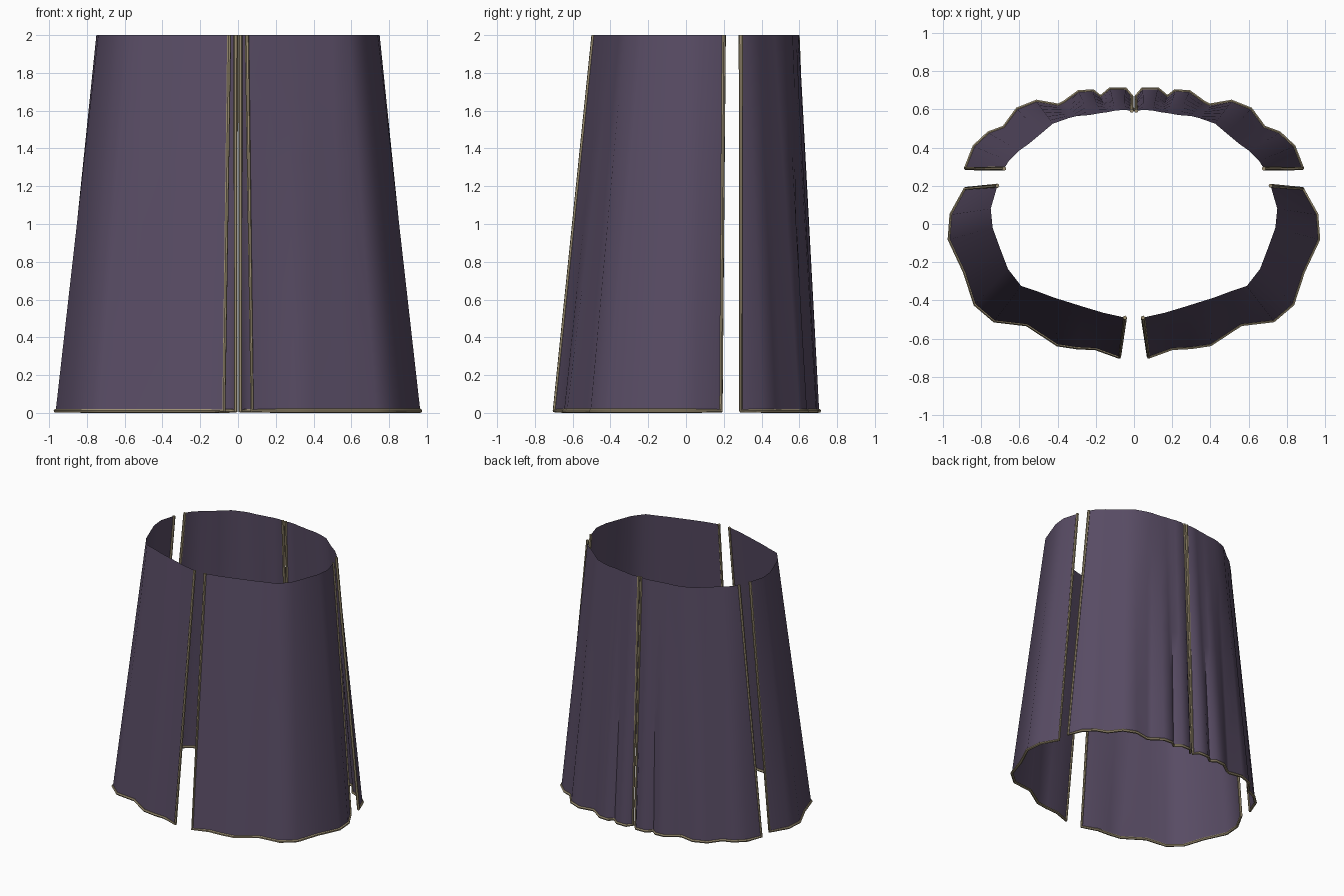
import bpy
import bmesh
import math
from mathutils import Vector

if "Cube" in bpy.data.objects:
    bpy.data.objects.remove(bpy.data.objects["Cube"])


def material(name, rgb):
    m = bpy.data.materials.new(name)
    m.diffuse_color = (*rgb, 1)
    m.use_nodes = True
    m.node_tree.nodes["Principled BSDF"].inputs["Base Color"].default_value = m.diffuse_color
    return m


CLOTH = material("dusky_purple_cloth", (0.098, 0.072, 0.128))
TRIM = material("tan_trim", (0.33, 0.27, 0.165))
HEIGHT, R, ROWS = 2.0, 0.011, 6

# Hem and waist outlines of the right-hand panels, counter-clockwise
FRONT_HEM = [(.075, -.695), (.20, -.65), (.30, -.645), (.40, -.63), (.56, -.525), (.73, -.505),
             (.83, -.42), (.885, -.25), (.965, -.08), (.955, .05), (.88, .185)]
FRONT_WAIST = [(.047, -.49), (.16, -.465), (.26, -.435), (.42, -.385), (.50, -.355), (.59, -.325),
               (.66, -.235), (.70, -.13), (.74, -.02), (.75, .08), (.715, .20)]
BACK_HEM = [(.88, .29), (.835, .405), (.76, .475), (.68, .505), (.61, .60), (.51, .64), (.395, .62),
            (.365, .635), (.29, .69), (.215, .695), (.175, .665), (.125, .705), (.045, .705), (.012, .665)]
BACK_WAIST = [(.68, .29), (.655, .33), (.60, .385), (.55, .42), (.49, .47), (.425, .525), (.34, .555),
              (.30, .565), (.235, .57), (.18, .58), (.14, .585), (.10, .593), (.05, .598), (.012, .592)]


def smooth(ob, angle):
    bpy.ops.object.select_all(action='DESELECT')
    ob.select_set(True)
    bpy.context.view_layer.objects.active = ob
    bpy.ops.object.shade_smooth_by_angle(angle=math.radians(angle))


def panel(name, hem, waist):
    # Cloth sheet lofted straight from hem to waist
    bm = bmesh.new()
    grid = []
    for r in range(ROWS + 1):
        t = r / ROWS
        grid.append([bm.verts.new(Vector((*h, R)).lerp(Vector((*w, HEIGHT)), t))
                     for h, w in zip(hem, waist)])
    for lo, hi in zip(grid, grid[1:]):
        for i in range(len(hem) - 1):
            bm.faces.new((lo[i], lo[i + 1], hi[i + 1], hi[i]))
    me = bpy.data.meshes.new(name)
    bm.to_mesh(me)
    bm.free()
    me.materials.append(CLOTH)
    ob = bpy.data.objects.new(name, me)
    bpy.context.collection.objects.link(ob)
    smooth(ob, 50)


def binding(name, hem, waist):
    # Raised edging down one side, along the hem and up the other side
    path = [(*waist[0], HEIGHT)] + [(*h, R) for h in hem] + [(*waist[-1], HEIGHT)]
    cu = bpy.data.curves.new(name, 'CURVE')
    cu.dimensions = '3D'
    cu.bevel_depth = R
    cu.bevel_resolution = 1
    cu.use_fill_caps = True
    sp = cu.splines.new('POLY')
    sp.points.add(len(path) - 1)
    for p, co in zip(sp.points, path):
        p.co = (*co, 1)
    cu.materials.append(TRIM)
    ob = bpy.data.objects.new(name, cu)
    bpy.context.collection.objects.link(ob)
    bpy.ops.object.select_all(action='DESELECT')
    ob.select_set(True)
    bpy.context.view_layer.objects.active = ob
    bpy.ops.object.convert(target='MESH')
    smooth(bpy.context.object, 50)


def mirrored(outline):
    return [(-x, y) for x, y in reversed(outline)]


for part, hem, waist in (("front", FRONT_HEM, FRONT_WAIST), ("back", BACK_HEM, BACK_WAIST)):
    for side, h, w in (("right", hem, waist), ("left", mirrored(hem), mirrored(waist))):
        panel(f"{part}_{side}_panel", h, w)
        binding(f"{part}_{side}_trim", h, w)
